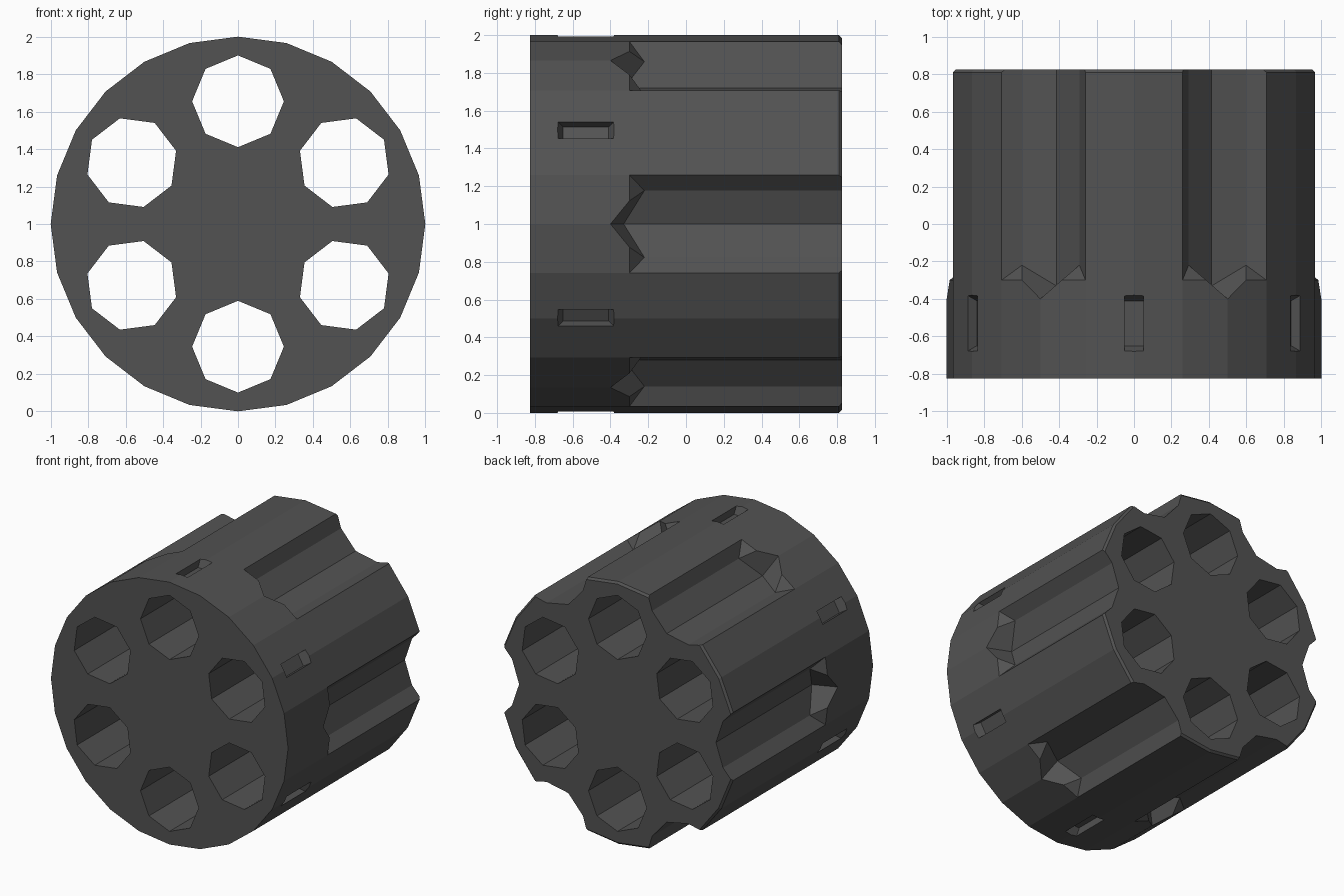
import bpy, bmesh, math

if "Cube" in bpy.data.objects:
    bpy.data.objects.remove(bpy.data.objects["Cube"])

HALF = 0.825
SIDES = 24

steel = bpy.data.materials.new("dark_steel")
steel.diffuse_color = (0.085, 0.085, 0.085, 1)
steel.use_nodes = True
steel.node_tree.nodes["Principled BSDF"].inputs["Base Color"].default_value = steel.diffuse_color


def place(a, r, t, y):
    """Radial / tangential offset at angle a around the drum axis."""
    return (r * math.cos(a) - t * math.sin(a), y,
            1 + r * math.sin(a) + t * math.cos(a))


def loft(bm, rings):
    """Closed solid through rings of equal point count."""
    loops = [[bm.verts.new(p) for p in ring] for ring in rings]
    n = len(loops[0])
    for lo, hi in zip(loops, loops[1:]):
        for i in range(n):
            j = (i + 1) % n
            bm.faces.new((lo[i], lo[j], hi[j], hi[i]))
    bm.faces.new(loops[0][::-1])
    bm.faces.new(loops[-1])


def finish(bm, name):
    bmesh.ops.recalc_face_normals(bm, faces=bm.faces)
    me = bpy.data.meshes.new(name)
    bm.to_mesh(me)
    bm.free()
    me.materials.append(steel)
    ob = bpy.data.objects.new(name, me)
    bpy.context.collection.objects.link(ob)
    return ob


def circle(a, dist, radius, n, y):
    return [place(a, dist + radius * math.cos(k * math.tau / n),
                  radius * math.sin(k * math.tau / n), y) for k in range(n)]


# Main drum, with a thin chamfer on the rear rim
bm = bmesh.new()
loft(bm, [circle(0, 0, r, SIDES, y) for r, y in
          ((1, -HALF), (1, HALF - 0.015), (0.985, HALF))])
drum = finish(bm, "drum")

# Six octagonal chambers, right through
bm = bmesh.new()
for i in range(6):
    a = math.radians(30 + 60 * i)
    loft(bm, [circle(a, 0.655, 0.245, 8, y) for y in (-1, 1)])
chambers = finish(bm, "chamber_cutter")

# Six rear flutes between the chambers, with pointed front ends
bm = bmesh.new()
flute = [(1.08, 0.382, -0.42), (0.89, 0.177, -0.22), (0.83, 0, -0.33),
         (0.89, -0.177, -0.22), (1.08, -0.382, -0.42), (1.2, 0, -0.482)]
for i in range(6):
    a = math.radians(60 * i)
    end = [bm.verts.new(place(a, *p)) for p in flute]
    back = [bm.verts.new(place(a, r, t, 1)) for r, t, _ in flute]
    for k in range(6):
        j = (k + 1) % 6
        bm.faces.new((end[k], end[j], back[j], back[k]))
    bm.faces.new(back)
    for q in ((0, 1, 5), (1, 2, 5), (2, 3, 5), (3, 4, 5)):
        bm.faces.new([end[k] for k in q])
bmesh.ops.triangulate(bm, faces=bm.faces)
flutes = finish(bm, "flute_cutter")

# Six small stop notches with sloping ends
bm = bmesh.new()
for i in range(6):
    a = math.radians(30 + 60 * i)
    rings = []
    for r, e in ((0.94, 0.03), (1.06, -0.03)):
        rings.append([place(a, r, t, y) for t, y in
                      ((-0.05, -0.68 + e), (0.05, -0.68 + e),
                       (0.05, -0.38 - e), (-0.05, -0.38 - e))])
    loft(bm, rings)
notches = finish(bm, "notch_cutter")

# Cut everything out of the drum, then drop the cutters
cutters = (chambers, flutes, notches)
for c in cutters:
    c.hide_render = True
    m = drum.modifiers.new(c.name, 'BOOLEAN')
    m.operation = 'DIFFERENCE'
    m.solver = 'EXACT'
    m.object = c
bpy.context.view_layer.update()
dg = bpy.context.evaluated_depsgraph_get()
cut = bpy.data.meshes.new_from_object(drum.evaluated_get(dg))
drum.modifiers.clear()
drum.data = cut
for c in cutters:
    bpy.data.objects.remove(c)
